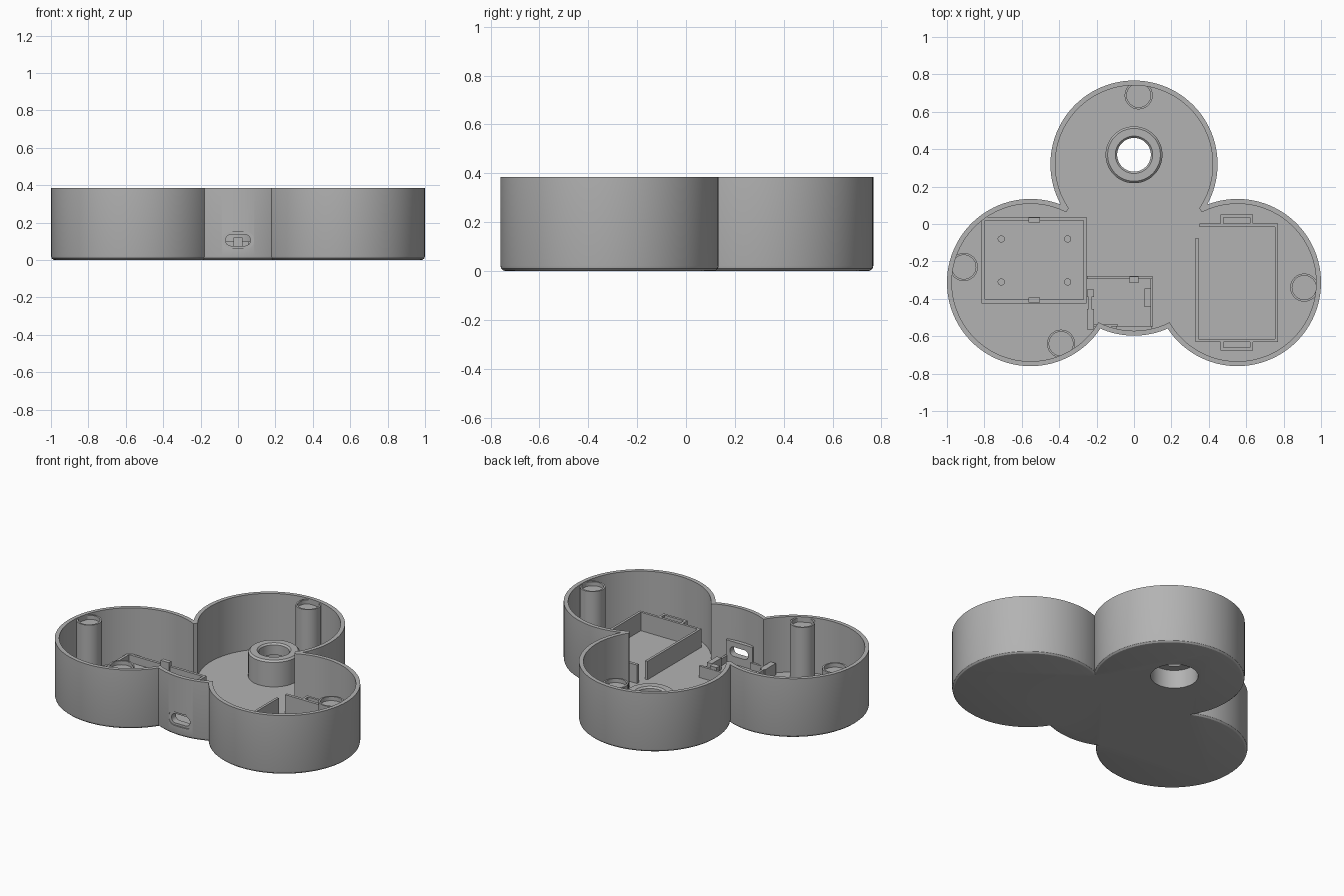
import bpy, bmesh, math
from mathutils import Vector

cube = bpy.data.objects.get("Cube")
if cube:
    bpy.data.objects.remove(cube, do_unlink=True)

grey = bpy.data.materials.new("matte_grey")
grey.use_nodes = True
COLOR = (0.45, 0.45, 0.45, 1)
grey.diffuse_color = COLOR
grey.node_tree.nodes["Principled BSDF"].inputs["Base Color"].default_value = COLOR

H, FLOOR, R, WALL = 0.385, 0.025, 0.447, 0.026
LOBES = [(0, -0.15), (0, 0.32), (-0.553, -0.313), (0.553, -0.313)]


def finish(name, bm):
    bmesh.ops.recalc_face_normals(bm, faces=bm.faces)
    mesh = bpy.data.meshes.new(name)
    bm.to_mesh(mesh)
    bm.free()
    mesh.materials.append(grey)
    ob = bpy.data.objects.new(name, mesh)
    bpy.context.collection.objects.link(ob)
    return ob


def lathe(name, center, profile, closed=False, seg=96):
    """Revolve (radius, z) points; an open profile gets flat end caps."""
    bm = bmesh.new()
    rings = []
    for r, z in profile:
        rings.append([bm.verts.new((center[0] + r * math.cos(2 * math.pi * i / seg),
                                    center[1] + r * math.sin(2 * math.pi * i / seg), z))
                      for i in range(seg)])
    pairs = list(zip(rings, rings[1:]))
    if closed:
        pairs.append((rings[-1], rings[0]))
    else:
        bm.faces.new(rings[0])
        bm.faces.new(rings[-1])
    for a, b in pairs:
        for i in range(seg):
            j = (i + 1) % seg
            bm.faces.new((a[i], a[j], b[j], b[i]))
    return finish(name, bm)


def box(name, x0, x1, y0, y1, z1, z0=FLOOR - 0.01, rounding=0):
    """Box by limits; rounding softens the edges running along y."""
    bm = bmesh.new()
    bmesh.ops.create_cube(bm, size=1)
    for v in bm.verts:
        v.co = Vector((x1 if v.co.x > 0 else x0, y1 if v.co.y > 0 else y0,
                       z1 if v.co.z > 0 else z0))
    if rounding:
        edges = [e for e in bm.edges if abs(e.verts[0].co.y - e.verts[1].co.y) > 0.01]
        bmesh.ops.bevel(bm, geom=edges, offset=rounding, segments=6, profile=0.5,
                        affect='EDGES')
    return finish(name, bm)


def activate(ob):
    bpy.ops.object.select_all(action='DESELECT')
    ob.select_set(True)
    bpy.context.view_layer.objects.active = ob


def combine(ob, tool, operation, keep=False):
    activate(ob)
    mod = ob.modifiers.new("cut", 'BOOLEAN')
    mod.operation = operation
    mod.solver = 'EXACT'
    mod.object = tool
    bpy.ops.object.modifier_apply(modifier=mod.name)
    if not keep:
        bpy.data.objects.remove(tool, do_unlink=True)


def smooth(ob):
    activate(ob)
    bpy.ops.object.shade_smooth_by_angle(angle=math.radians(25))


# Shell: merged round lobes with a softened bottom edge, then hollowed
outer = [(R - 0.02, 0), (R - 0.012, 0.002), (R - 0.003, 0.01), (R, 0.022), (R, H)]
shell = lathe("shell", LOBES[0], outer)
for c in LOBES[1:]:
    combine(shell, lathe("lobe", c, outer), 'UNION')
cavity = [(R - WALL, FLOOR), (R - WALL, H + 0.1)]
hollow = lathe("cavity", LOBES[0], cavity)
for c in LOBES[1:]:
    combine(hollow, lathe("lobe_cavity", c, cavity), 'UNION')
combine(shell, hollow, 'DIFFERENCE')

# Round opening under the hollow boss
BOSS = (0, 0.37)
combine(shell, lathe("opening", BOSS, [(0.145, -0.1), (0.145, 0.1)]), 'DIFFERENCE')

# Port opening in the front wall, with a flat backing plate inside
port_plate = box("port_plate", -0.095, 0.095, -0.575, -0.545, 0.17)
port = box("port_cutter", -0.066, 0.066, -0.7, -0.5, 0.136, 0.076, 0.028)
combine(port_plate, port, 'DIFFERENCE', keep=True)
combine(shell, port, 'DIFFERENCE')
combine(shell, box("port_recess", -0.085, 0.085, -0.7, -0.588, 0.15, 0.062, 0.04), 'DIFFERENCE')
smooth(shell)
smooth(port_plate)

# Hollow boss, wide below and narrow above
smooth(lathe("boss", BOSS, [(0.14, 0), (0.145, 0), (0.145, 0.01), (0.152, 0.01),
                            (0.152, 0.184), (0.141, 0.195), (0.1, 0.195), (0.09, 0.185),
                            (0.09, 0.12), (0.14, 0.12)], closed=True))

# Corner posts with shallow round pockets on top
for i, c in enumerate([(0.025, 0.688), (-0.91, -0.23), (0.91, -0.34), (-0.39, -0.64)]):
    smooth(lathe(f"post_{i + 1}", c, [(0.075, 0.015), (0.075, 0.376), (0.064, 0.376),
                                      (0.064, 0.35)], seg=48))

# Battery frame in the +x lobe
T = 0.016
BZ = 0.145
box("battery_inner_wall", 0.33, 0.33 + T, -0.63, -0.075, BZ)
box("battery_outer_wall", 0.755, 0.755 + T, -0.63, 0, BZ)
box("battery_front_wall", 0.33, 0.755 + T, -0.63, -0.63 + T, BZ)
box("battery_back_wall", 0.35, 0.755 + T, -T, 0.003, BZ)
for side, y0, y1 in (("back", 0, 0.05), ("front", -0.677, -0.627)):
    edge = y1 - T if side == "back" else y0
    box(f"battery_{side}_loop", 0.463, 0.635, edge, edge + T, BZ)
    for j, x in enumerate((0.463, 0.635 - T)):
        box(f"battery_{side}_loop_arm_{j + 1}", x, x + T, y0, y1, BZ)

# Circuit board tray in the -x lobe
TZ = 0.085
box("tray_ledge", -0.8, -0.27, -0.41, 0.025, 0.035)
box("tray_back_wall", -0.815, -0.253, 0.02, 0.038, TZ)
box("tray_front_wall", -0.815, -0.265, -0.425, -0.405, TZ)
box("tray_outer_wall", -0.815, -0.797, -0.425, 0.038, TZ)
box("tray_inner_wall", -0.27, -0.253, -0.425, 0.038, TZ)
box("tray_back_clip", -0.563, -0.503, 0.008, 0.035, 0.115)
box("tray_front_clip", -0.563, -0.503, -0.42, -0.393, 0.115)
for x in (-0.71, -0.355):
    for y in (-0.08, -0.31):
        smooth(lathe("tray_peg", (x, y), [(0.019, 0.02), (0.019, 0.07)], seg=24))

# Port board holder behind the front wall
PZ = 0.1
box("holder_back_wall", -0.25, 0.1, -0.293, -0.277, PZ)
box("holder_side_wall", 0.085, 0.1, -0.55, -0.28, 0.07)
box("holder_side_clip", 0.056, 0.09, -0.445, -0.345, PZ)
box("holder_back_clip", -0.025, 0.025, -0.315, -0.28, 0.12)
box("holder_corner_block", -0.25, -0.213, -0.39, -0.35, PZ)
box("holder_front_block", -0.25, -0.213, -0.565, -0.455, PZ)
box("holder_link", -0.243, -0.228, -0.46, -0.385, PZ)
box("holder_front_wall", -0.215, -0.085, -0.552, -0.538, 0.07)
